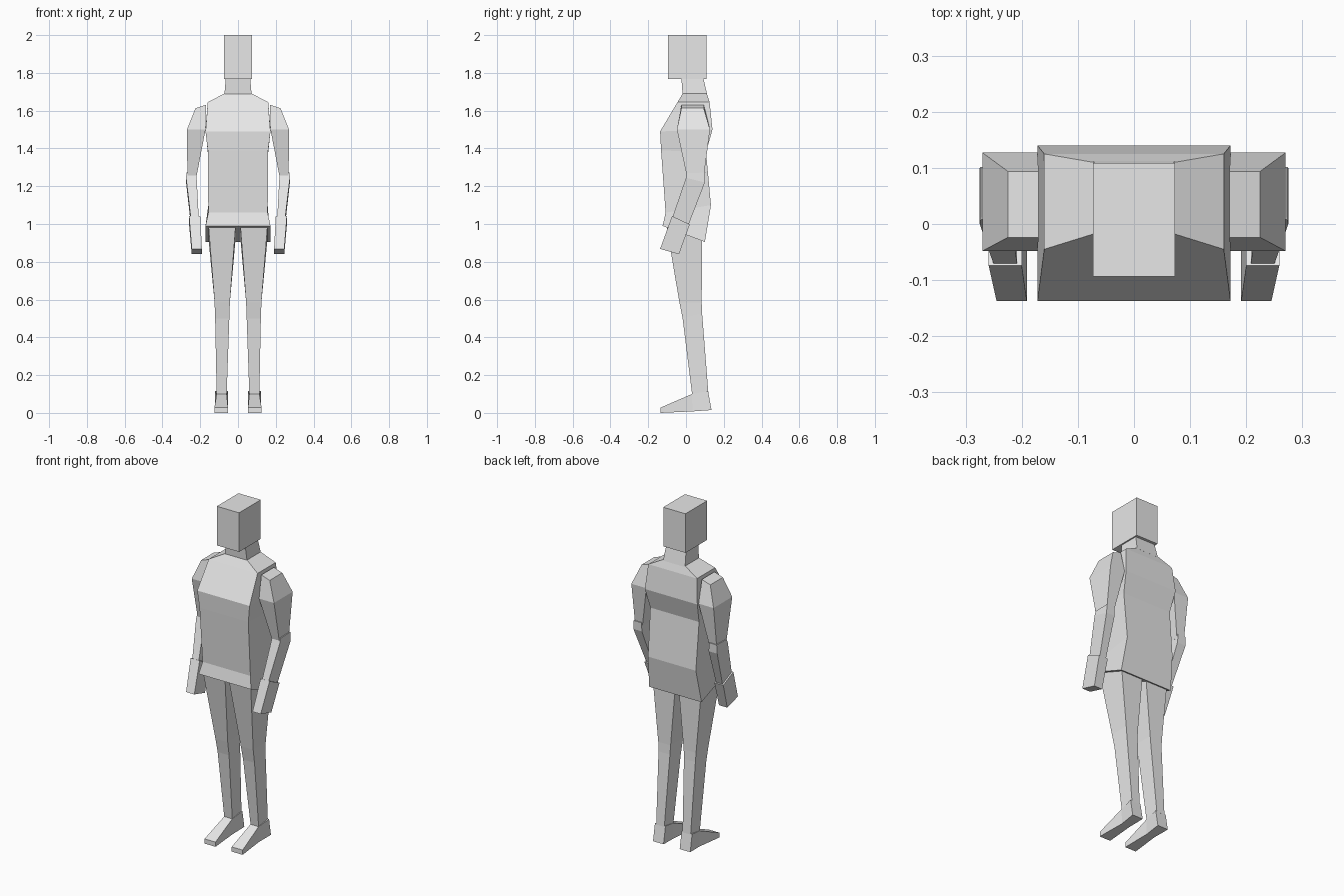
import bpy, bmesh

grey = bpy.data.materials.new("light grey")
grey.diffuse_color = (0.8, 0.8, 0.8, 1)


def loft(name, sections, side=1):
    """Four-sided flat-shaded tube. Section: x0, x1, front y, front z, back y, back z,
    and optionally how far the x0 edge is raised."""
    bm = bmesh.new()
    rings = []
    for x0, x1, yf, zf, yb, zb, *lift in sections:
        up = lift[0] if lift else 0
        pts = [(x0, yf, zf + up), (x1, yf, zf), (x1, yb, zb), (x0, yb, zb + up)]
        rings.append([bm.verts.new((side * x, y, z)) for x, y, z in pts])
    for a, b in zip(rings, rings[1:]):
        for i in range(4):
            j = (i + 1) % 4
            bm.faces.new((a[i], a[j], b[j], b[i]))
    bm.faces.new(rings[0])
    bm.faces.new(rings[-1])
    bmesh.ops.recalc_face_normals(bm, faces=bm.faces)
    mesh = bpy.data.meshes.new(name)
    bm.to_mesh(mesh)
    bm.free()
    mesh.materials.append(grey)
    obj = bpy.data.objects.new(name, mesh)
    bpy.context.collection.objects.link(obj)


def centred(name, sections):
    loft(name, [(-w, w, *rest) for w, *rest in sections])


# Head, neck and torso
centred("head", [(0.073, -0.094, 2.0, 0.109, 2.0),
                 (0.073, -0.094, 1.768, 0.109, 1.768)])
centred("neck", [(0.064, -0.025, 1.78, 0.09, 1.78),
                 (0.072, -0.018, 1.685, 0.112, 1.685)])
centred("torso", [(0.073, -0.018, 1.69, 0.11, 1.69),
                  (0.16, -0.045, 1.645, 0.125, 1.645),
                  (0.172, -0.137, 1.49, 0.14, 1.50),
                  (0.16, -0.132, 1.39, 0.106, 1.38),
                  (0.157, -0.108, 1.06, 0.132, 1.10),
                  (0.172, -0.124, 0.99, 0.10, 0.905)])

for label, s in (("left", 1), ("right", -1)):
    # Arm
    loft(label + "_upper_arm", [(0.170, 0.225, -0.024, 1.613, 0.094, 1.613, 0.018),
                                (0.172, 0.270, -0.048, 1.50, 0.127, 1.50),
                                (0.220, 0.268, 0.005, 1.25, 0.094, 1.25)], s)
    loft(label + "_forearm", [(0.222, 0.273, 0.008, 1.27, 0.102, 1.272),
                              (0.219, 0.275, 0.0, 1.245, 0.10, 1.22),
                              (0.208, 0.250, -0.072, 1.035, 0.015, 1.0)], s)
    loft(label + "_hand", [(0.200, 0.259, -0.074, 1.042, 0.02, 0.998),
                           (0.191, 0.245, -0.137, 0.868, -0.037, 0.84)], s)
    # Leg, from hip through knee to ankle
    loft(label + "_leg", [(0.012, 0.157, -0.105, 1.0, 0.085, 0.93),
                          (0.043, 0.124, -0.035, 0.585, 0.083, 0.585),
                          (0.046, 0.121, -0.018, 0.50, 0.085, 0.53),
                          (0.060, 0.113, 0.032, 0.10, 0.118, 0.11)], s)
    # Foot, from toe to heel
    loft(label + "_foot", [(0.053, 0.125, -0.135, 0.0, -0.135, 0.028),
                           (0.060, 0.113, 0.034, 0.008, 0.032, 0.10),
                           (0.053, 0.122, 0.135, 0.015, 0.117, 0.115)], s)
